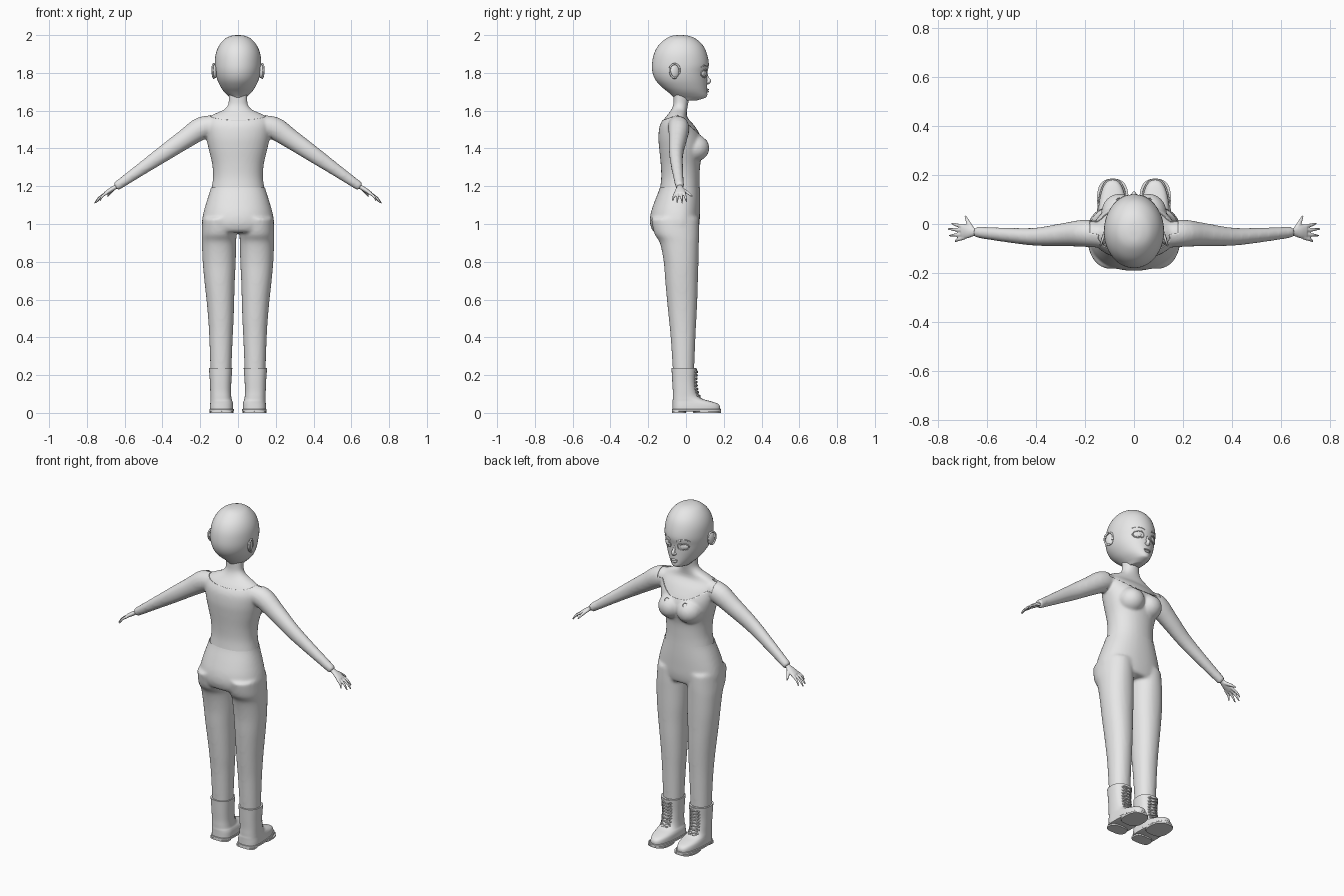
import bpy, bmesh, math
from mathutils import Vector, Matrix
from mathutils.bvhtree import BVHTree

if "Cube" in bpy.data.objects:
    bpy.data.objects.remove(bpy.data.objects["Cube"])

grey = bpy.data.materials.new("plain_grey")
grey.diffuse_color = (0.8, 0.8, 0.8, 1)
grey.use_nodes = True
grey.node_tree.nodes["Principled BSDF"].inputs["Base Color"].default_value = grey.diffuse_color


def smooth_rows(rows, sub):
    """Catmull-Rom interpolation of tuples."""
    out, n = [], len(rows)
    for i in range(n - 1):
        a, b, c, d = (rows[max(i - 1, 0)], rows[i], rows[i + 1], rows[min(i + 2, n - 1)])
        for k in range(sub):
            t = k / sub
            out.append([0.5 * (2 * q + (r - p) * t + (2 * p - 5 * q + 4 * r - s) * t * t
                               + (3 * q - p - 3 * r + s) * t ** 3) for p, q, r, s in zip(a, b, c, d)])
    return out + [list(rows[-1])]


def skin_rings(bm, rings):
    rings = [[bm.verts.new(p) for p in r] for r in rings]
    n = len(rings[0])
    for a, b in zip(rings, rings[1:]):
        for i in range(n):
            j = (i + 1) % n
            bm.faces.new((a[i], a[j], b[j], b[i]))
    bm.faces.new(rings[0])
    bm.faces.new(rings[-1])


def loft(bm, rows, e=2.0, sub=4, n=48):
    """Stack of horizontal sections: z, x centre, half width, back y, widest y, front y."""
    power = lambda v: math.copysign(abs(v) ** (2 / e), v)
    rings = []
    for z, xc, hw, yb, yc, yf in smooth_rows(rows, sub):
        ring = []
        for i in range(n):
            c, s = power(math.cos(math.tau * i / n)), power(math.sin(math.tau * i / n))
            ring.append((xc + hw * c, yc + (yf - yc if s > 0 else yc - yb) * s, z))
        rings.append(ring)
    skin_rings(bm, rings)


def tube(bm, rows, sub=4, n=12, ref=(0, 0, 1)):
    """Tube along rows of x, y, z, side radius, up radius."""
    rows = smooth_rows(rows, sub)
    pts, rings = [Vector(r[:3]) for r in rows], []
    for i, p in enumerate(pts):
        d = (pts[min(i + 1, len(pts) - 1)] - pts[max(i - 1, 0)]).normalized()
        u = d.cross(Vector(ref)).normalized()
        v = d.cross(u)
        rings.append([p + u * rows[i][3] * math.cos(math.tau * k / n)
                      + v * rows[i][4] * math.sin(math.tau * k / n) for k in range(n)])
    skin_rings(bm, rings)


def ball(bm, centre, size, turn=0):
    m = Matrix.Translation(centre) @ Matrix.Rotation(turn, 4, 'Z') @ Matrix.Diagonal((*size, 1))
    bmesh.ops.create_uvsphere(bm, u_segments=24, v_segments=16, radius=1, matrix=m)


def finish(name, bm, mirror=False, voxel=0, thick=0):
    bmesh.ops.recalc_face_normals(bm, faces=bm.faces[:])
    tree = BVHTree.FromBMesh(bm)
    me = bpy.data.meshes.new(name)
    bm.to_mesh(me)
    bm.free()
    me.materials.append(grey)
    ob = bpy.data.objects.new(name, me)
    bpy.context.collection.objects.link(ob)
    if voxel:
        m = ob.modifiers.new("blend", 'REMESH')
        m.mode, m.voxel_size, m.use_smooth_shade = 'VOXEL', voxel, True
        m = ob.modifiers.new("soften", 'SMOOTH')
        m.factor, m.iterations = 0.5, 6
    if thick:
        m = ob.modifiers.new("cloth", 'SOLIDIFY')
        m.thickness, m.offset = thick, 1
    if mirror:
        ob.modifiers.new("mirror", 'MIRROR')
    return ob, tree


def blended(bm, voxel):
    """Fuse overlapping shapes, returning the fused mesh."""
    ob, _ = finish("temporary", bm, voxel=voxel)
    me = bpy.data.meshes.new_from_object(ob.evaluated_get(bpy.context.evaluated_depsgraph_get()))
    bpy.data.objects.remove(ob)
    return me


def cut(me, planes, drop):
    bm = bmesh.new()
    bm.from_mesh(me)
    for co, no in planes:
        bmesh.ops.bisect_plane(bm, geom=bm.verts[:] + bm.edges[:] + bm.faces[:], plane_co=co, plane_no=no)
    gone = [f for f in bm.faces if drop(f.calc_center_median())]
    bmesh.ops.delete(bm, geom=gone, context='FACES')
    return bm


# Torso, neck and arms fused, then split into shirt and skin along the neckline
bm = bmesh.new()
loft(bm, [(z, 0, w, b, -.035, f) for z, w, b, f in (
    (1.15, .145, -.14, .07), (1.19, .136, -.133, .068), (1.25, .128, -.127, .068), (1.32, .133, -.13, .072),
    (1.40, .152, -.138, .09), (1.46, .165, -.142, .08), (1.52, .172, -.135, .045), (1.56, .16, -.112, .01),
    (1.585, .12, -.092, .004), (1.605, .075, -.078, .006), (1.63, .053, -.068, .01), (1.66, .049, -.066, .016),
    (1.71, .05, -.066, .02))], e=2.15)
for s in (1, -1):
    ball(bm, (s * .06, .045, 1.402), (.07, .075, .068))
    tube(bm, [(s * x, y, z, a, b) for x, y, z, a, b in (
        (.10, -.05, 1.525, .045, .045), (.19, -.038, 1.508, .052, .056), (.28, -.043, 1.450, .044, .048),
        (.40, -.052, 1.368, .033, .039), (.52, -.045, 1.285, .026, .029), (.645, -.033, 1.198, .019, .02))], n=28)
body = blended(bm, .008)
pin = Vector((0, -.045, 1.573))
front, back, edge = Vector((0, .88, 1)), Vector((0, -.33, 1)), .18
planes = [(pin, front), (pin, back), ((edge, 0, 0), (1, 0, 0)), ((-edge, 0, 0), (1, 0, 0)),
          ((0, 0, 1.185), (0, 0, 1))]
bare = lambda c: abs(c.x) < edge and ((c - pin).dot(front) > 0 or (c - pin).dot(back) > 0)
finish("shirt", cut(body, planes, lambda c: bare(c) or c.z < 1.185), thick=.004)
finish("neck_and_shoulders", cut(body, planes, lambda c: not bare(c)))

# Trousers
bm = bmesh.new()
loft(bm, [(z, 0, w, b, -.04, f) for z, w, b, f in (
    (1.23, .14, -.13, .073), (1.19, .144, -.139, .074), (1.12, .166, -.166, .075), (1.06, .183, -.186, .074),
    (1.01, .191, -.191, .072), (.97, .186, -.18, .065), (.955, .17, -.165, .055))], e=2.2)
for s in (1, -1):
    loft(bm, [(z, s * (i + o) / 2, (o - i) / 2, b, (b + f) / 2, f) for z, i, o, b, f in (
        (1.03, .004, .188, -.185, .068), (.95, .007, .192, -.168, .069), (.9, .01, .191, -.138, .068),
        (.8, .012, .187, -.118, .066), (.7, .017, .178, -.11, .063), (.6, .02, .167, -.101, .06),
        (.5, .023, .158, -.091, .055), (.4, .028, .152, -.081, .05), (.2, .036, .145, -.068, .042))], e=2.15)
legs = blended(bm, .009)
finish("trousers", cut(legs, [((0, 0, 1.192), (0, 0, 1))], lambda c: c.z > 1.192))

# Hands
bm = bmesh.new()
tube(bm, [(.62, -.034, 1.213, .014, .013), (.65, -.033, 1.195, .016, .012), (.68, -.032, 1.176, .027, .012),
          (.705, -.033, 1.160, .029, .009)], n=20)
for y0, x1, y1, z1 in ((-.01, .745, .003, 1.117), (-.026, .760, -.02, 1.109),
                       (-.042, .754, -.048, 1.111), (-.056, .731, -.072, 1.122)):
    mid = ((.70 + x1) / 2 + .004, (y0 + y1) / 2, (1.163 + z1) / 2 + .004)
    tube(bm, [(.692, y0, 1.166, .008, .008), (*mid, .007, .007), (x1, y1, z1, .004, .004)])
tube(bm, [(.66, -.025, 1.187, .011, .01), (.677, .005, 1.168, .009, .009), (.69, .034, 1.145, .004, .004)])
finish("hand", bm, mirror=True, voxel=.0035)

# Head
bm = bmesh.new()
loft(bm, [(z, 0, w, b, c, f) for z, w, b, c, f in (
    (2.0, .008, -.038, -.03, -.022), (1.996, .036, -.075, -.03, .015), (1.98, .07, -.108, -.03, .053),
    (1.945, .1, -.146, -.03, .09), (1.90, .118, -.17, -.03, .111), (1.845, .123, -.18, -.03, .121),
    (1.80, .119, -.177, -.03, .113), (1.76, .108, -.16, -.025, .112), (1.725, .091, -.128, -.015, .112),
    (1.70, .074, -.097, -.005, .112), (1.68, .055, -.075, .005, .112), (1.668, .042, -.065, .01, .102),
    (1.655, .03, -.055, .0, .06))], n=64)
_, skull = finish("head", bm)


def on(tree, x, z, lift=0):
    hit = tree.ray_cast(Vector((x, 1, z)), Vector((0, -1, 0)))[0]
    return (x, hit.y + lift, z)


# Nose and lips
bm = bmesh.new()
tube(bm, [(*on(skull, 0, 1.80, -.008), .006, .008), (*on(skull, 0, 1.775, .0), .008, .009),
          (0, .123, 1.757, .010, .011), (*on(skull, 0, 1.743, -.004), .009, .009)], ref=(0, 1, 0))
for s in (1, -1):
    ball(bm, on(skull, s * .01, 1.75, .002), (.007, .009, .006))
finish("nose", bm, voxel=.003)
bm = bmesh.new()
ball(bm, on(skull, 0, 1.712), (.022, .009, .005))
ball(bm, on(skull, 0, 1.702), (.018, .010, .006))
finish("lips", bm)

# Eyes, eyelids and eyebrows
bm = bmesh.new()
ball(bm, on(skull, .05, 1.797, -.007), (.026, .012, .019), -.4)
finish("eye", bm, mirror=True)
bm = bmesh.new()
ball(bm, on(skull, .049, 1.797, .0025), (.012, .004, .014), -.4)
finish("iris", bm, mirror=True)
bm = bmesh.new()
for side in (1, -1):
    arc = [math.pi * k / 8 for k in range(9)]
    tube(bm, [(*on(skull, .05 + .028 * math.cos(a), 1.797 + side * .02 * math.sin(a), .001),
               .003, .003) for a in arc], sub=2, n=8, ref=(0, 1, 0))
finish("eyelid", bm, mirror=True)
bm = bmesh.new()
tube(bm, [(*on(skull, x, z, .0), r, .003) for x, z, r in (
    (.02, 1.830, .003), (.04, 1.838, .005), (.065, 1.841, .004), (.084, 1.830, .001))], n=8, ref=(0, 1, 0))
finish("eyebrow", bm, mirror=True)

# Ears
bm = bmesh.new()
ball(bm, (.122, -.06, 1.808), (.012, .025, .036), .3)
rim = []
for k in range(14):
    a = math.radians(-110 + 24 * k)
    y = -.026 * math.cos(a) * (1 + .15 * math.sin(a))
    rim.append((.128 - .3 * y, -.06 + y, 1.81 + .037 * math.sin(a), .005, .005))
tube(bm, rim, sub=2, n=10, ref=(1, 0, 0))
finish("ear", bm, mirror=True)

# Boots
bm = bmesh.new()
loft(bm, [(z, x, w, b, -.01, f) for z, x, w, b, f in (
    (.238, .092, .062, -.077, .054), (.225, .092, .061, -.076, .053), (.17, .092, .057, -.073, .05),
    (.12, .092, .055, -.07, .055), (.09, .091, .055, -.07, .066), (.073, .09, .056, -.07, .09),
    (.062, .088, .058, -.071, .13), (.05, .087, .06, -.071, .166), (.035, .087, .061, -.071, .18),
    (.016, .087, .061, -.071, .181))], e=2.4)
_, leather = finish("boot", bm, mirror=True)
bm = bmesh.new()
loft(bm, [(z, .087, w, -.072 - d, -.0, .183 + d) for z, w, d in (
    (.008, .063, 0), (.009, .065, .003), (.019, .065, .003), (.02, .064, .002))], e=2.5, sub=1)
loft(bm, [(0, .087, .058, -.074, -.04, .0), (.009, .087, .058, -.074, -.04, .0)], e=3, sub=1)
loft(bm, [(0, .087, .063, .04, .1, .184), (.009, .087, .064, .035, .1, .185)], e=2.6, sub=1)
finish("sole", bm, mirror=True)

# Boot tongue and criss-cross laces
bm = bmesh.new()
tube(bm, [(*on(leather, .092, z, -.001), .022, .005) for z in (.236, .2, .16, .12, .095, .08)],
     n=16, ref=(0, 1, 0))
finish("boot_tongue", bm, mirror=True)
bm = bmesh.new()
for k in range(8):
    z = .085 + .018 * k
    for s in (1, -1):
        tube(bm, [(*on(leather, .092 + s * t * .026, z + .006 * (t + 1), .006 + .003 * s * (1 - t * t)),
                   .003, .003) for t in (-1, -.4, .4, 1)], sub=3, n=8, ref=(0, 1, 0))
        ball(bm, on(leather, .092 + s * .028, z + .006, .002), (.005, .005, .005))
finish("laces", bm, mirror=True)

# Smooth shading with kept edges
for ob in bpy.context.scene.objects:
    ob.select_set(True)
    bpy.context.view_layer.objects.active = ob
bpy.ops.object.shade_smooth_by_angle(angle=math.radians(40))
